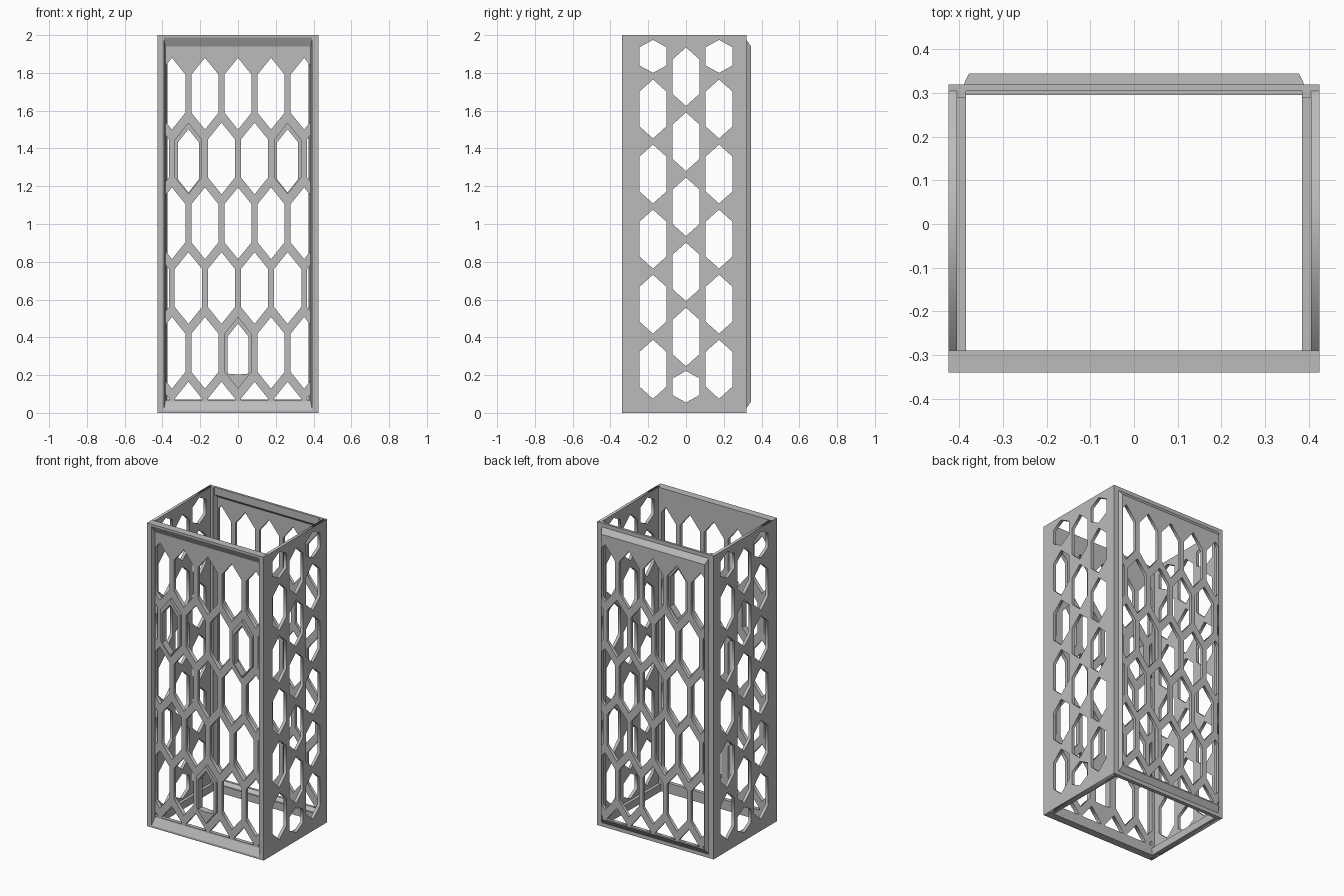
import bpy, bmesh
from mathutils import Vector

cube = bpy.data.objects.get("Cube")
if cube:
    bpy.data.objects.remove(cube, do_unlink=True)

grey = bpy.data.materials.new("light_grey_plastic")
grey.use_nodes = True
tone = (0.5, 0.5, 0.5, 1)
grey.diffuse_color = tone
grey.node_tree.nodes["Principled BSDF"].inputs["Base Color"].default_value = tone


def add_object(name, bm):
    bmesh.ops.recalc_face_normals(bm, faces=bm.faces)
    mesh = bpy.data.meshes.new(name)
    bm.to_mesh(mesh)
    bm.free()
    mesh.materials.append(grey)
    obj = bpy.data.objects.new(name, mesh)
    bpy.context.collection.objects.link(obj)
    return obj


def closed_loft(name, loops):
    """Bridge each loop of points to the next, and the last to the first."""
    bm = bmesh.new()
    rows = [[bm.verts.new(p) for p in loop] for loop in loops]
    n = len(rows[0])
    for i, a in enumerate(rows):
        b = rows[(i + 1) % len(rows)]
        for j in range(n):
            k = (j + 1) % n
            bm.faces.new((a[j], a[k], b[k], b[j]))
    return add_object(name, bm)


def rect(half, z0, z1):
    return [(-half, z0), (half, z0), (half, z1), (-half, z1)]


def frame(name, sections):
    """Rectangular frame swept through (y, half width, margin) sections."""
    closed_loft(name, [[(x, y, z) for x, z in rect(h, m, 2 - m)]
                       for y, h, m in sections])


def box(name, x0, x1, y0, y1, z0, z1):
    bm = bmesh.new()
    bmesh.ops.create_cube(bm, size=1)
    for v in bm.verts:
        v.co = Vector(((x0 + x1) / 2 + v.co.x * (x1 - x0),
                       (y0 + y1) / 2 + v.co.y * (y1 - y0),
                       (z0 + z1) / 2 + v.co.z * (z1 - z0)))
    return add_object(name, bm)


def hexagon(u, bottom, top, width, rise):
    w = width / 2
    return [(u, bottom), (u + w, bottom + rise), (u + w, top - rise),
            (u, top), (u - w, top - rise), (u - w, bottom + rise)]


def clip(poly, axis, limit, sign):
    """Keep the part of a convex polygon where sign * coord <= sign * limit."""
    out = []
    for a, b in zip(poly, poly[1:] + poly[:1]):
        da, db = sign * (a[axis] - limit), sign * (b[axis] - limit)
        if da <= 0:
            out.append(a)
        if da * db < 0:
            t = da / (da - db)
            out.append(tuple(p + t * (q - p) for p, q in zip(a, b)))
    return out


def pierced_panel(name, outline, holes, thickness, place):
    """Flat filled curve with holes, thickened and placed in the model."""
    curve = bpy.data.curves.new(name + "_outline", "CURVE")
    curve.dimensions = "2D"
    curve.fill_mode = "BOTH"
    curve.extrude = thickness / 2
    for poly in [outline] + holes:
        spline = curve.splines.new("POLY")
        spline.points.add(len(poly) - 1)
        for point, (u, v) in zip(spline.points, poly):
            point.co = (u, v, 0, 1)
        spline.use_cyclic_u = True
    helper = bpy.data.objects.new(name + "_outline", curve)
    bpy.context.collection.objects.link(helper)
    graph = bpy.context.evaluated_depsgraph_get()
    mesh = bpy.data.meshes.new_from_object(helper.evaluated_get(graph))
    bm = bmesh.new()
    bm.from_mesh(mesh)
    bpy.data.objects.remove(helper, do_unlink=True)
    bpy.data.meshes.remove(mesh)
    bmesh.ops.remove_doubles(bm, verts=bm.verts, dist=0.0001)
    for v in bm.verts:
        v.co = place(*v.co)
    return add_object(name, bm)


# Long honeycomb cells shared by the front and back panels
PITCH, ROW, CELL_W, CELL_H, RISE = 0.175, 0.343, 0.145, 0.38, 0.09


def honeycomb(half, floor):
    holes = []
    for row in range(6):
        top = 1.88 - row * ROW
        shift = PITCH / 2 if row % 2 else 0
        for col in range(-3, 4):
            cell = hexagon(col * PITCH + shift, top - CELL_H, top, CELL_W, RISE)
            for axis, limit, sign in ((0, half, 1), (0, -half, -1), (1, floor, -1)):
                cell = clip(cell, axis, limit, sign)
            if len(cell) > 2:
                holes.append(cell)
    return holes


# Front: chamfered recess frame around a thin honeycomb panel
frame("front_frame", [(-0.34, 0.425, 0), (-0.34, 0.393, 0.013),
                      (-0.315, 0.385, 0.06), (-0.29, 0.385, 0.06),
                      (-0.29, 0.425, 0)])
pierced_panel("front_panel", rect(0.386, 0.059, 1.941), honeycomb(0.383, 0.068),
              0.025, lambda u, v, w: (u, -0.3025 - w, v))

# Back: hollow raised panel that nests into a front recess
frame("back_frame", [(0.32, 0.425, 0), (0.32, 0.39, 0.025),
                     (0.345, 0.378, 0.06), (0.325, 0.376, 0.07),
                     (0.305, 0.384, 0.05), (0.305, 0.425, 0)])
pierced_panel("back_panel", rect(0.378, 0.06, 1.94), honeycomb(0.374, 0.068),
              0.02, lambda u, v, w: (u, 0.335 - w, v))

# Side walls: three staggered columns of cells, short ones at the ends
side_holes = [hexagon(0, 0.055, 0.222, CELL_W, 0.04)]
for i in range(5):
    step = i * 0.3445
    side_holes.append(hexagon(0, 1.625 - step, 1.935 - step, CELL_W, 0.065))
    for y in (-0.175, 0.175):
        side_holes.append(hexagon(y, 1.453 - step, 1.765 - step, CELL_W, 0.065))
for y in (-0.175, 0.175):
    side_holes.append(hexagon(y, 1.8, 1.975, CELL_W, 0.04))
wall = [(-0.339, 0), (0.319, 0), (0.319, 2), (-0.339, 2)]
for side, s in (("left", 1), ("right", -1)):
    pierced_panel(side + "_wall", wall, side_holes, 0.02,
                  lambda u, v, w: (s * 0.415 + w, u, v))
    # Corner post and bottom lip inside each wall
    x0, x1 = sorted((s * 0.385, s * 0.406))
    box(side + "_corner_post", x0, x1, 0.29, 0.319, 0, 2)
    box(side + "_bottom_lip", x0, x1, -0.29, 0.29, 0, 0.05)
box("back_bottom_lip", -0.385, 0.385, 0.295, 0.319, 0, 0.05)


# Clip sockets: narrowed rims set in three of the front cells
def socket(name, x, row, flat_bottom):
    top = 1.88 - row * ROW
    low = top - CELL_H
    outer = hexagon(x, low, top, CELL_W, RISE)
    inner = hexagon(x, low + 0.01, top - 0.035, 0.112, 0.07)
    if flat_bottom:
        inner = [(u, max(v, low + 0.075)) for u, v in inner]
    closed_loft(name, [[(u, y, v) for u, v in loop] for y, loop in
                       ((-0.335, outer), (-0.335, inner), (-0.29, inner), (-0.29, outer))])


socket("upper_left_socket", PITCH * 1.5, 1, False)
socket("upper_right_socket", -PITCH * 1.5, 1, False)
socket("lower_socket", 0, 4, True)
